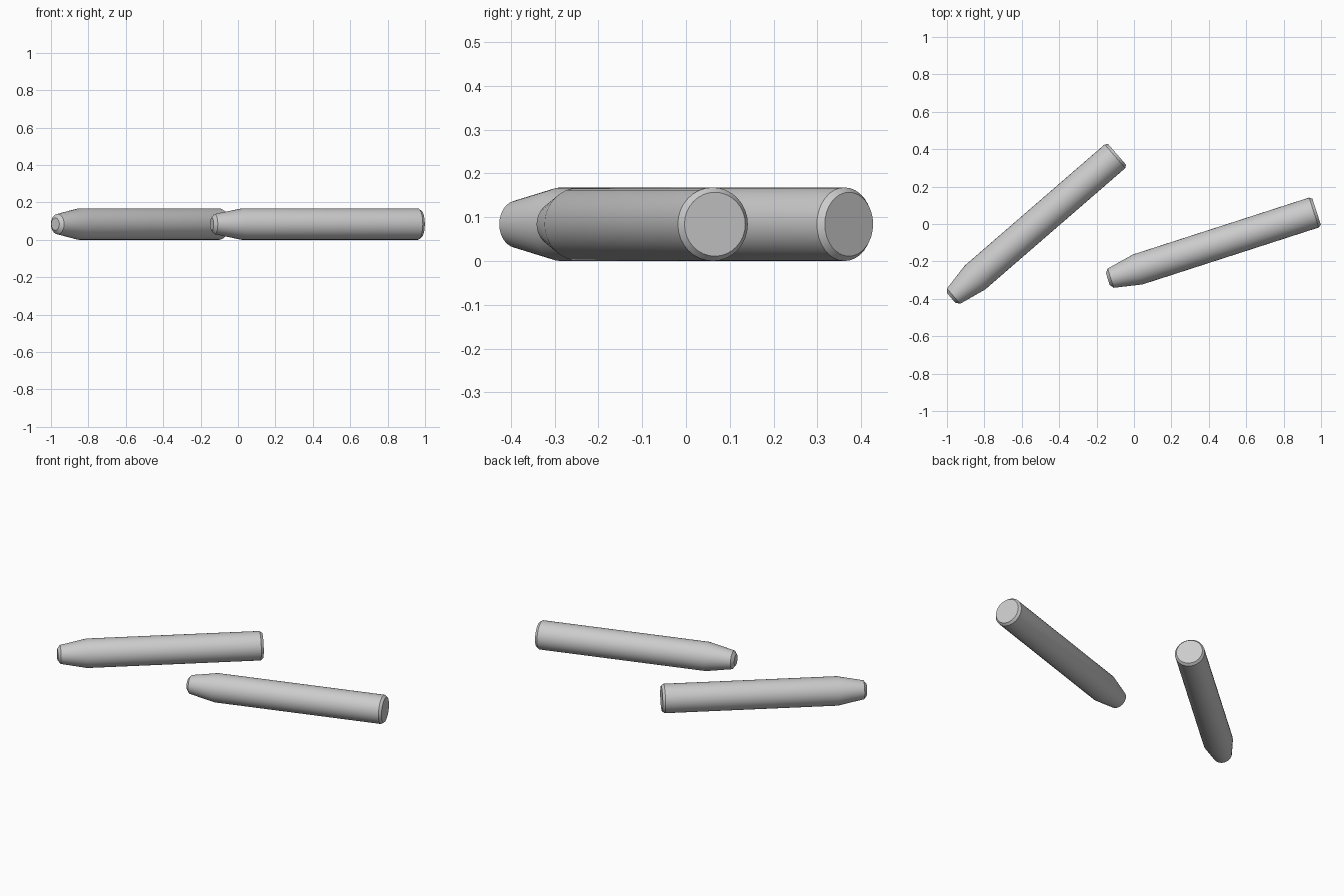
import bpy, bmesh, math
from mathutils import Vector

cube = bpy.data.objects.get("Cube")
if cube:
    bpy.data.objects.remove(cube, do_unlink=True)

GREY = (0.6, 0.6, 0.6, 1)
mat = bpy.data.materials.new("chalk_grey")
mat.use_nodes = True
mat.diffuse_color = GREY
bsdf = next(n for n in mat.node_tree.nodes if n.type == "BSDF_PRINCIPLED")
bsdf.inputs["Base Color"].default_value = GREY
bsdf.inputs["Roughness"].default_value = 0.9

RADIUS = 0.084
# Profile as (distance along the stick, radius); zero is where the taper begins
PROFILE = [(-0.168, 0.033), (-0.152, 0.054), (0, RADIUS),
           (0.99, RADIUS), (1.005, 0.073)]


def chalk_stick(name, taper_start, angle, segments=32):
    """Lathe the profile around x, close both ends, lay it on the ground."""
    bm = bmesh.new()
    rings = []
    for along, r in PROFILE:
        turns = [2 * math.pi * i / segments for i in range(segments)]
        rings.append([bm.verts.new(Vector((along, r * math.cos(t), r * math.sin(t))))
                      for t in turns])
    for a, b in zip(rings, rings[1:]):
        for i in range(segments):
            j = (i + 1) % segments
            bm.faces.new((a[i], a[j], b[j], b[i]))
    bm.faces.new(rings[0])
    bm.faces.new(rings[-1])
    bmesh.ops.recalc_face_normals(bm, faces=bm.faces)

    mesh = bpy.data.meshes.new(name)
    bm.to_mesh(mesh)
    bm.free()
    mesh.materials.append(mat)
    obj = bpy.data.objects.new(name, mesh)
    bpy.context.collection.objects.link(obj)
    obj.location = (*taper_start, RADIUS)
    obj.rotation_euler.z = math.radians(angle)

    # Smooth barrel with crisp chamfers
    bpy.ops.object.select_all(action="DESELECT")
    obj.select_set(True)
    bpy.context.view_layer.objects.active = obj
    bpy.ops.object.shade_smooth_by_angle(angle=math.radians(30))


chalk_stick("right_chalk_stick", (-0.85, -0.286), 40.9)
chalk_stick("left_chalk_stick", (0.02, -0.243), 17.9)
